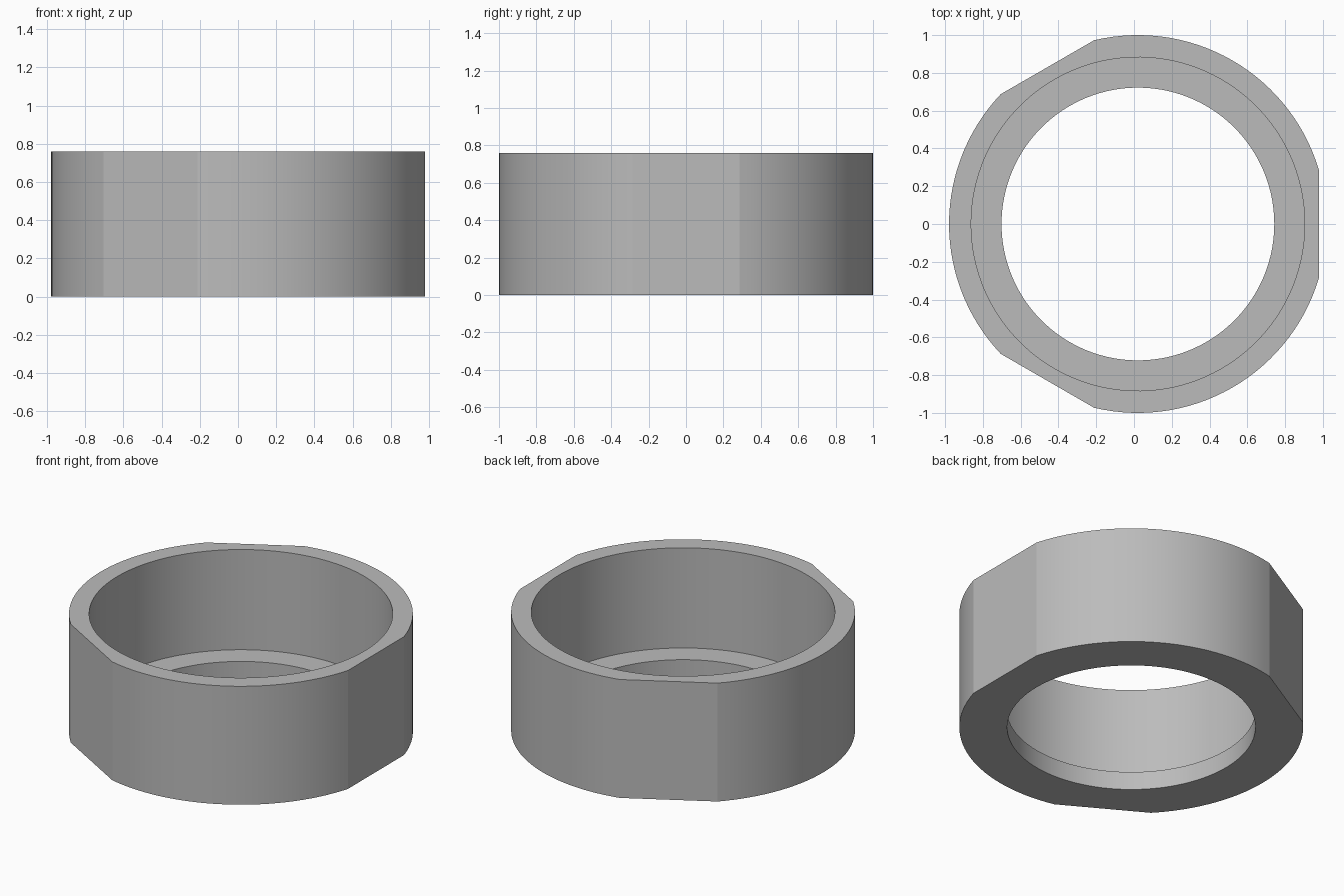
import bpy, bmesh
from math import acos, cos, sin, radians

default = bpy.data.objects.get("Cube")
if default:
    bpy.data.objects.remove(default, do_unlink=True)

HEIGHT = 0.76
OUTER_R = 1.0
RECESS_R = 0.883
BORE_R = 0.722
LEDGE_Z = 0.117
FLAT_DIST = 0.9585           # distance of each flat from the ring axis
CENTRE_X = (1 - FLAT_DIST) / 2
ARC_STEPS, FLAT_STEPS = 30, 10

# Angles around the ring, with exact corners where the flats begin and end
half = acos(FLAT_DIST / OUTER_R)
third = radians(120)
angles = []                  # (angle, outer radius)
for k in range(3):
    for i in range(FLAT_STEPS):
        a = half * (2 * i / FLAT_STEPS - 1)
        angles.append((k * third + a, FLAT_DIST / cos(a)))
    for i in range(ARC_STEPS):
        a = half + (third - 2 * half) * i / ARC_STEPS
        angles.append((k * third + a, OUTER_R))

# Wall section, outside to inside; None means the outer outline with flats
section = [(None, 0), (None, HEIGHT), (RECESS_R, HEIGHT),
           (RECESS_R, LEDGE_Z), (BORE_R, LEDGE_Z), (BORE_R, 0)]

bm = bmesh.new()
loops = []
for radius, z in section:
    loop = []
    for a, outer in angles:
        r = outer if radius is None else radius
        loop.append(bm.verts.new((CENTRE_X + r * cos(a), r * sin(a), z)))
    loops.append(loop)

n = len(angles)
for j, lower in enumerate(loops):
    upper = loops[(j + 1) % len(loops)]
    for i in range(n):
        m = (i + 1) % n
        bm.faces.new((lower[i], lower[m], upper[m], upper[i]))
bmesh.ops.recalc_face_normals(bm, faces=bm.faces[:])

mesh = bpy.data.meshes.new("stepped_ring")
bm.to_mesh(mesh)
bm.free()
ring = bpy.data.objects.new("stepped_ring", mesh)
bpy.context.collection.objects.link(ring)

# Plain grey
grey = bpy.data.materials.new("plain_grey")
grey.use_nodes = True
colour = (0.5, 0.5, 0.5, 1)
grey.diffuse_color = colour
grey.node_tree.nodes["Principled BSDF"].inputs["Base Color"].default_value = colour
mesh.materials.append(grey)

# Smooth walls, crisp edges at the flats and rims
bpy.ops.object.select_all(action='DESELECT')
ring.select_set(True)
bpy.context.view_layer.objects.active = ring
bpy.ops.object.shade_smooth_by_angle(angle=radians(10))
